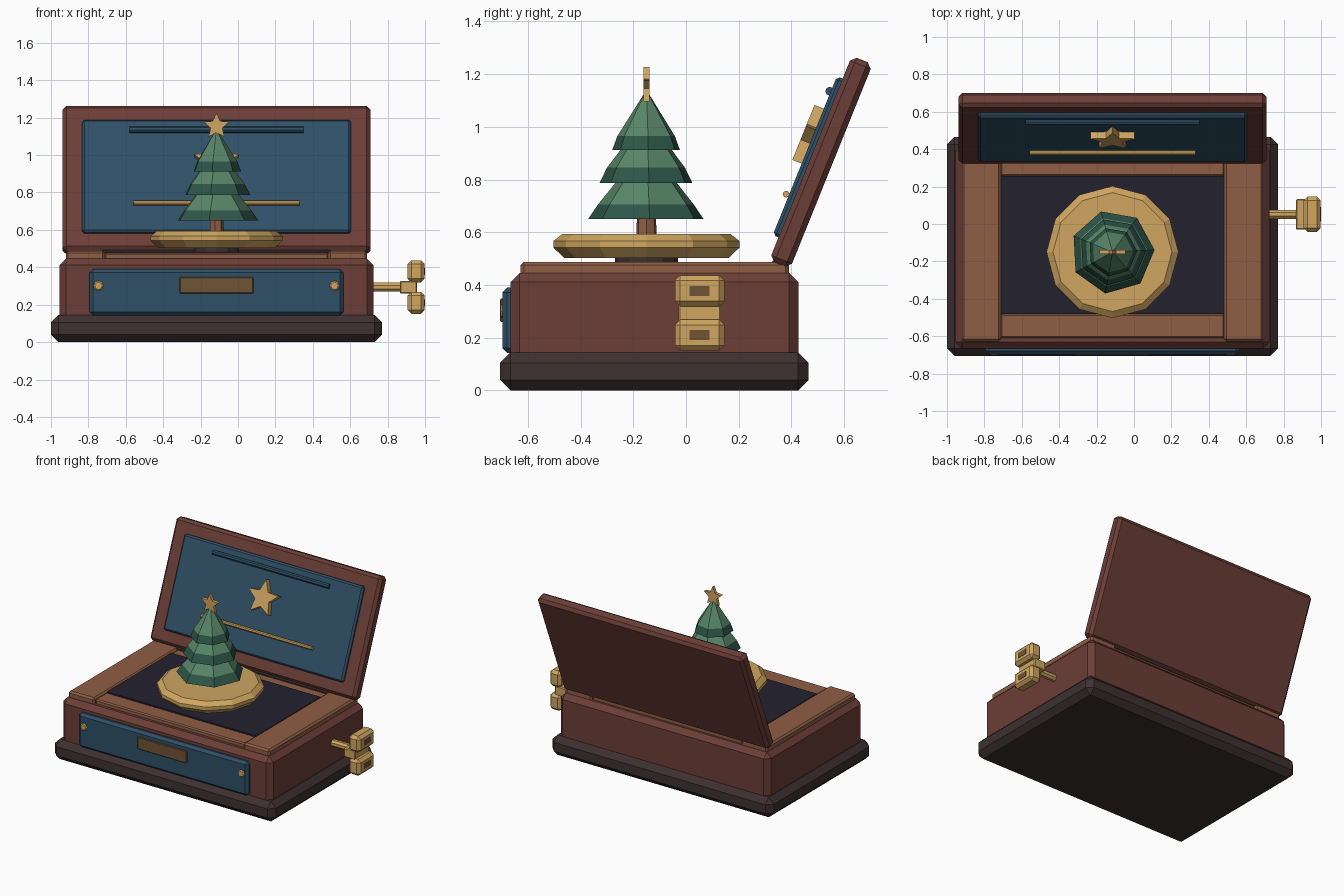
import bpy, bmesh, math
from mathutils import Matrix, Vector

cube = bpy.data.objects.get("Cube")
if cube:
    bpy.data.objects.remove(cube, do_unlink=True)

CX = -0.115          # centre line of the box
TREE = (CX, -0.15)   # centre of the turntable


def material(name, rgb):
    lin = [((c / 255 + 0.055) / 1.055) ** 2.4 for c in rgb] + [1]
    m = bpy.data.materials.new(name)
    m.use_nodes = True
    m.diffuse_color = lin
    m.node_tree.nodes["Principled BSDF"].inputs["Base Color"].default_value = lin
    return m


MAHOGANY = material("mahogany", (108, 62, 55))
TAN = material("tan wood", (143, 94, 69))
DARK = material("dark wood", (62, 48, 48))
NAVY = material("navy felt", (35, 34, 47))
BLUE = material("blue panel", (47, 80, 102))
GOLD = material("gold", (208, 166, 96))
BRONZE = material("bronze", (112, 84, 54))
GREEN = material("green", (88, 134, 104))
PINE = material("dark green", (46, 86, 73))


def finish(name, bm, mats, matrix=None):
    bmesh.ops.recalc_face_normals(bm, faces=bm.faces)
    mesh = bpy.data.meshes.new(name)
    bm.to_mesh(mesh)
    bm.free()
    for m in mats:
        mesh.materials.append(m)
    ob = bpy.data.objects.new(name, mesh)
    bpy.context.collection.objects.link(ob)
    if matrix:
        ob.matrix_world = matrix
    return ob


def box(name, x, y, z, mat, bevel=0.0, matrix=None):
    """Box from (min, max) pairs, with an optional chamfer."""
    bm = bmesh.new()
    bmesh.ops.create_cube(bm, size=1)
    for v in bm.verts:
        v.co = [(a + b) / 2 + c * (b - a) for (a, b), c in zip((x, y, z), v.co)]
    ob = finish(name, bm, [mat], matrix)
    if bevel:
        mod = ob.modifiers.new("chamfer", "BEVEL")
        mod.width, mod.segments = bevel, 1
    return ob


def around(c, half):
    return (c - half, c + half)


def lathe(name, profile, sides, mats, matrix, phase=0.0, band=None):
    """Low-poly solid of revolution about z from (radius, height) rings."""
    bm = bmesh.new()
    rings = []
    for r, h in profile:
        angles = [phase + math.tau * i / sides for i in range(sides)]
        rings.append([bm.verts.new((r * math.cos(a), r * math.sin(a), h)) for a in angles])
    for n, (low, high) in enumerate(zip(rings, rings[1:])):
        for i in range(sides):
            j = (i + 1) % sides
            f = bm.faces.new((low[i], low[j], high[j], high[i]))
            f.material_index = 1 if n == band else 0
    for ring in (rings[0], rings[-1]):
        f = bm.faces.new(ring)
        f.material_index = 1 if band is not None and ring is rings[0] else 0
    return finish(name, bm, mats, matrix)


def star(name, radius, depth, matrix):
    """Five-pointed star standing in the xz plane."""
    bm = bmesh.new()
    verts = []
    for i in range(10):
        r, a = (radius if i % 2 == 0 else radius * 0.46), math.pi / 2 + i * math.pi / 5
        verts.append(bm.verts.new((r * math.cos(a), -depth / 2, r * math.sin(a))))
    face = bm.faces.new(verts)
    out = bmesh.ops.extrude_face_region(bm, geom=[face])["geom"]
    moved = [g for g in out if isinstance(g, bmesh.types.BMVert)]
    bmesh.ops.translate(bm, verts=moved, vec=(0, depth, 0))
    return finish(name, bm, [GOLD], matrix)


def rod(name, radius, length, mat, matrix, sides=8):
    """Rod along x, centred."""
    turn = Matrix.Rotation(math.pi / 2, 4, "Y")
    ends = [(radius, -length / 2), (radius, length / 2)]
    return lathe(name, ends, sides, [mat], matrix @ turn, math.pi / sides)


move = Matrix.Translation

# Box: plinth, body and the framed top
box("plinth", around(CX, 0.885), around(-0.12, 0.585), (0, 0.145), DARK, 0.04)
box("body", around(CX, 0.84), around(-0.12, 0.546), (0.1, 0.446), MAHOGANY, 0.035)
for side, name in ((-1, "right_rail"), (1, "left_rail")):
    box(name, around(CX + side * 0.701, 0.104), (-0.627, 0.39), (0.42, 0.488), TAN, 0.012)
box("front_rail", around(CX, 0.6), (-0.61, -0.48), (0.42, 0.476), TAN, 0.008)
box("back_rail", around(CX, 0.6), (0.257, 0.375), (0.42, 0.476), TAN, 0.008)
box("felt_top", around(CX, 0.597), (-0.48, 0.257), (0.42, 0.482), NAVY)
rod("hinge_rod", 0.012, 1.22, DARK, move((CX, 0.335, 0.482)))

# Front panel with name plate and studs
box("front_panel", around(CX, 0.678), (-0.697, -0.64), (0.143, 0.39), BLUE, 0.018)
box("front_plate", around(CX, 0.197), (-0.705, -0.69), (0.26, 0.348), BRONZE, 0.004)
for side, name in ((-1, "right_stud"), (1, "left_stud")):
    stand = move((CX + side * 0.631, -0.69, 0.301)) @ Matrix.Rotation(math.pi / 2, 4, "X")
    lathe(name, [(0.027, 0), (0.027, 0.008), (0.02, 0.014)], 8, [GOLD], stand)

# Open lid, built upright around its centre and tilted back
LID = move((CX, 0.512, 0.866)) @ Matrix.Rotation(math.radians(-22), 4, "X")
box("lid", around(0, 0.823), around(0, 0.0425), around(0, 0.418), MAHOGANY, 0.02, LID)
box("lid_panel", around(0, 0.718), (-0.066, -0.03), around(0, 0.325), BLUE, 0.012, LID)
rod("lid_upper_rod", 0.017, 0.93, BLUE, LID @ move((0, -0.07, 0.262)))
rod("lid_lower_rod", 0.013, 0.89, GOLD, LID @ move((0, -0.077, -0.162)))
star("lid_star", 0.124, 0.042, LID @ move((0, -0.083, 0.068)))

# Turntable and tree
at_tree = move((*TREE, 0))
lathe("spindle", [(0.12, 0.47), (0.12, 0.51)], 12, [DARK], at_tree)
lathe("turntable", [(0.312, 0.503), (0.353, 0.542), (0.353, 0.567), (0.318, 0.594)],
      12, [GOLD], at_tree)
lathe("trunk", [(0.04, 0.58), (0.036, 0.68)], 7, [TAN], at_tree)
tiers = {
    "lower_branches": [(0.225, 0.65), (0.187, 0.705), (0.06, 0.86)],
    "middle_branches": [(0.181, 0.787), (0.152, 0.845), (0.04, 0.99)],
    "top_branches": [(0.132, 0.912), (0.112, 0.965), (0.008, 1.128)],
}
for name, profile in tiers.items():
    lathe(name, profile, 7, [GREEN, PINE], at_tree, math.radians(3), band=0)
star("tree_star", 0.072, 0.022, move((*TREE, 1.155)))

# Winding key on the left side
KY, KZ = 0.052, 0.294
rod("key_shaft", 0.026, 0.22, GOLD, move((0.79, KY, KZ)))
box("key_hub", (0.865, 0.958), around(KY, 0.081), around(KZ, 0.034), GOLD, 0.006)
for side, name in ((1, "upper"), (-1, "lower")):
    z = KZ + side * 0.084
    box("key_" + name + "_lobe", (0.907, 0.998), around(KY, 0.094), around(z, 0.059), GOLD, 0.02)
    box("key_" + name + "_inset", (0.992, 1.0), around(KY, 0.038), around(z, 0.019), BRONZE)
